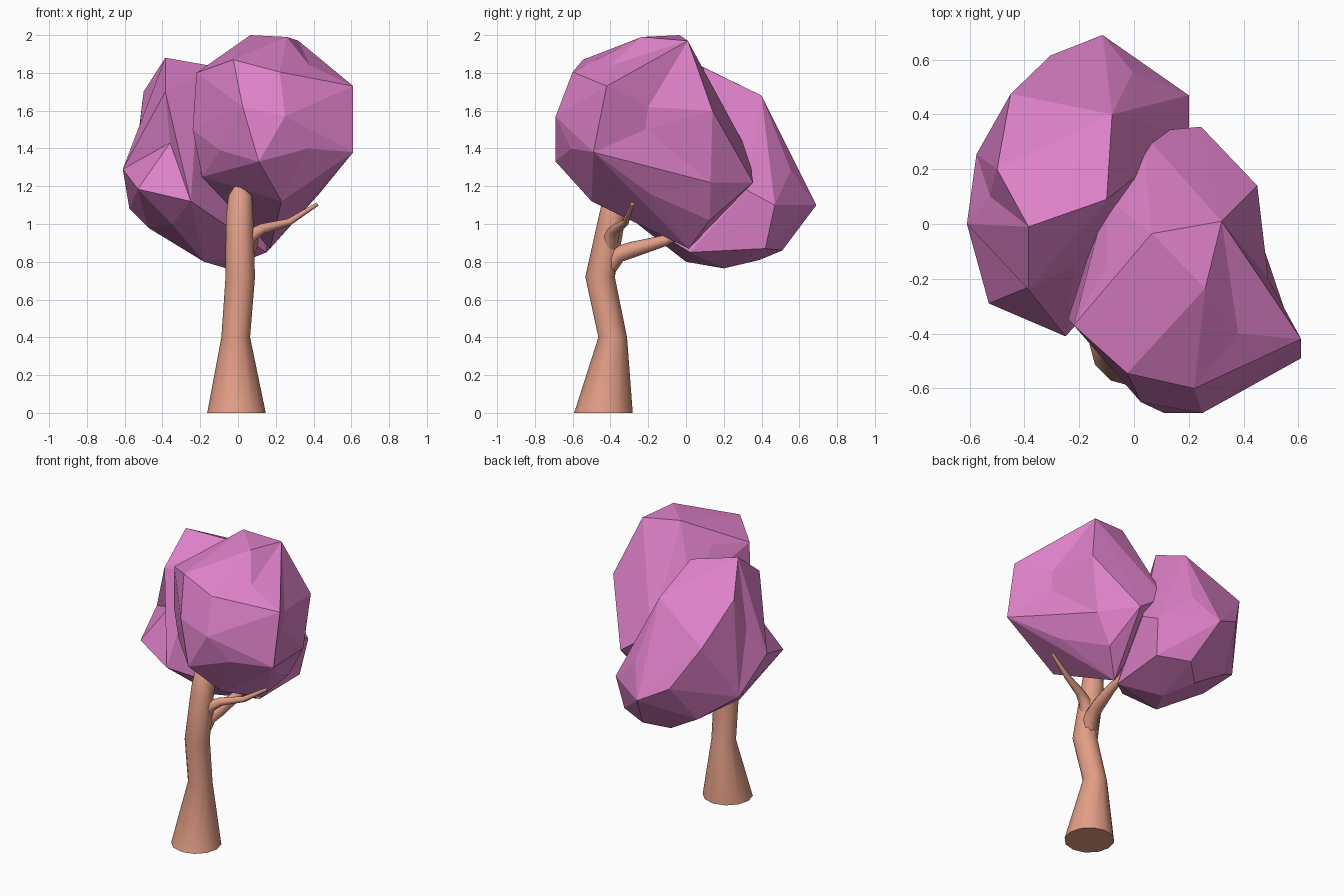
import bpy, bmesh, math
from mathutils import Vector

if "Cube" in bpy.data.objects:
    bpy.data.objects.remove(bpy.data.objects["Cube"])


def material(name, color):
    m = bpy.data.materials.new(name)
    m.diffuse_color = (*color, 1)
    m.use_nodes = True
    m.node_tree.nodes["Principled BSDF"].inputs["Base Color"].default_value = m.diffuse_color
    return m


def finish(bm, name, mat):
    bmesh.ops.recalc_face_normals(bm, faces=bm.faces)
    me = bpy.data.meshes.new(name)
    bm.to_mesh(me)
    bm.free()
    me.materials.append(mat)
    ob = bpy.data.objects.new(name, me)
    bpy.context.collection.objects.link(ob)
    return ob


def limb(name, path, mat, sides=10, level=False):
    """Tapered tube; path holds (x, y, z, radius)."""
    bm = bmesh.new()
    pts = [Vector(p[:3]) for p in path]
    rings = []
    for i, p in enumerate(pts):
        d = pts[min(i + 1, len(pts) - 1)] - pts[max(i - 1, 0)]
        if level:
            d = Vector((0, 0, 1))
        d.normalize()
        u = d.cross(Vector((0, 1, 0) if level else (0, 0, 1))).normalized()
        v = d.cross(u)
        r = path[i][3]
        rings.append([bm.verts.new(p + r * (math.cos(a) * u + math.sin(a) * v))
                      for a in (2 * math.pi * k / sides for k in range(sides))])
    for a, b in zip(rings, rings[1:]):
        for k in range(sides):
            n = (k + 1) % sides
            bm.faces.new((a[k], a[n], b[n], b[k]))
    bm.faces.new(rings[0])
    bm.faces.new(rings[-1])
    ob = finish(bm, name, mat)
    bpy.ops.object.select_all(action='DESELECT')
    ob.select_set(True)
    bpy.context.view_layer.objects.active = ob
    bpy.ops.object.shade_smooth_by_angle(angle=math.radians(50))


def foliage(name, corners, dents, mat):
    """Faceted clump: hull around its main corners, then edges pushed in at dents."""
    bm = bmesh.new()
    for c in corners:
        bm.verts.new(c)
    bmesh.ops.convex_hull(bm, input=bm.verts[:])
    loose = [v for v in bm.verts if not v.link_faces]
    bmesh.ops.delete(bm, geom=loose, context='VERTS')
    bmesh.ops.triangulate(bm, faces=bm.faces[:])
    for d in map(Vector, dents):
        e = min(bm.edges, key=lambda e: ((e.verts[0].co + e.verts[1].co) / 2 - d).length)
        ends = set(e.verts)
        sides = [(f, next(v for v in f.verts if v not in ends)) for f in e.link_faces]
        _, mid = bmesh.utils.edge_split(e, e.verts[0], 0.5)
        for f, far in sides:
            bmesh.utils.face_split(f, mid, far)
        mid.co = d
    finish(bm, name, mat)


bark = material("bark", (0.76, 0.34, 0.24))
leaves = material("leaves", (0.73, 0.22, 0.58))

# Trunk, flared at the foot and bent
limb("trunk", [(-0.008, -0.437, 0, 0.155), (-0.012, -0.388, 0.4, 0.076),
               (0.012, -0.455, 0.72, 0.078), (0.008, -0.39, 1.04, 0.072),
               (0.012, -0.375, 1.15, 0.062), (0.015, -0.365, 1.2, 0.035)], bark, 12, True)

# Two branches growing out of the trunk
limb("side_branch", [(0.01, -0.425, 0.8, 0.05), (0.06, -0.395, 0.935, 0.042),
                     (0.13, -0.37, 0.975, 0.028), (0.27, -0.32, 1.01, 0.019),
                     (0.42, -0.285, 1.105, 0.01)], bark, 8)
limb("back_branch", [(0.01, -0.44, 0.74, 0.055), (0.035, -0.36, 0.84, 0.046),
                     (0.055, -0.28, 0.865, 0.042), (0.08, -0.12, 0.91, 0.03),
                     (0.07, 0.03, 0.97, 0.02)], bark, 8)

# Taller clump at the front right
foliage("front_foliage", [
    (0.065, -0.035, 2.0), (0.26, -0.235, 1.99), (0.32, 0.01, 1.97),
    (-0.1, -0.15, 1.84), (-0.025, -0.545, 1.87), (0.22, -0.6, 1.805),
    (-0.22, -0.37, 1.8), (0.61, -0.42, 1.73), (0.61, -0.49, 1.38),
    (0.25, -0.69, 1.57), (0.11, -0.69, 1.33), (0.025, -0.65, 1.62),
    (-0.095, -0.5, 1.39), (-0.24, -0.345, 1.5),
    (-0.19, -0.3, 1.25), (0.23, -0.5, 1.12), (0.45, 0.14, 1.6),
    (0.4, 0.13, 1.22), (0.245, 0.355, 1.22),
    (0.03, 0.335, 1.37), (0.17, 0.015, 0.87), (0.3, 0.125, 1.02),
    (-0.1, 0.095, 1.6)],
    [(0.485, -0.215, 1.5), (0.43, -0.19, 1.16), (0.38, -0.4, 1.84),
     (0.49, -0.2, 1.62), (0.37, -0.61, 1.4)], leaves)

# Lower clump at the back left
foliage("back_foliage", [
    (-0.385, -0.01, 1.88), (-0.1, 0.09, 1.83), (-0.08, 0.4, 1.68),
    (-0.5, 0.2, 1.7), (-0.385, -0.24, 1.7), (-0.215, -0.145, 1.66),
    (-0.45, 0.475, 1.46), (-0.305, 0.615, 1.2),
    (-0.115, 0.69, 1.1), (-0.005, 0.555, 1.285), (0.2, 0.47, 1.1),
    (-0.575, 0.255, 1.08), (-0.61, 0.0, 1.29), (-0.53, -0.29, 1.185),
    (-0.25, -0.41, 1.12), (-0.35, -0.2, 1.0), (-0.475, 0.1, 0.98),
    (-0.06, 0.2, 0.765), (-0.18, 0.0, 0.8), (-0.03, 0.51, 0.86),
    (-0.16, 0.39, 0.81), (0.2, 0.32, 1.18), (0.17, 0.42, 0.87),
    (0.15, 0.02, 0.85), (-0.38, 0.42, 0.94)],
    [(-0.525, 0.1, 1.475), (-0.36, -0.22, 1.43)], leaves)
